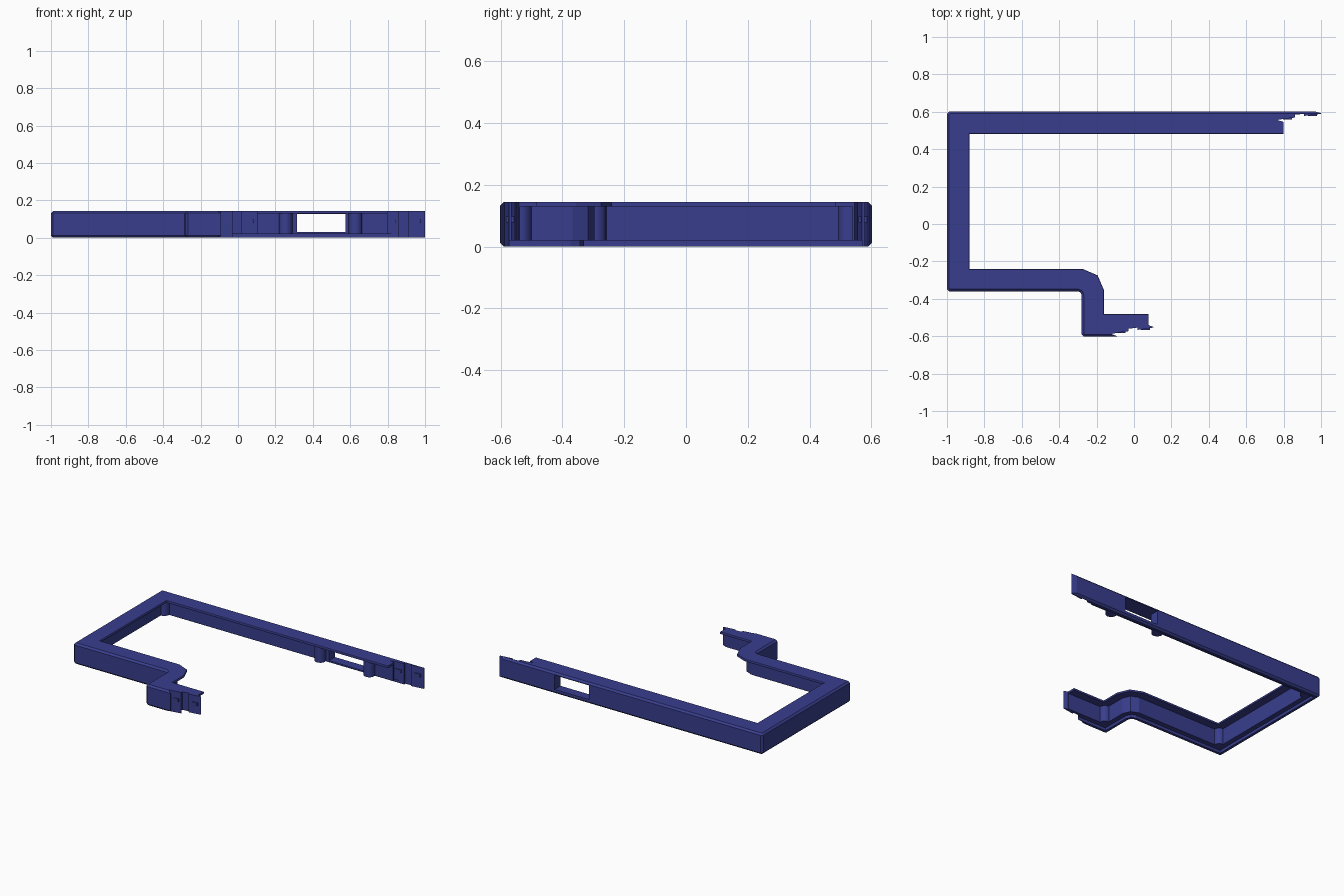
import bpy, bmesh, math
from mathutils import Vector

if "Cube" in bpy.data.objects:
    bpy.data.objects.remove(bpy.data.objects["Cube"])

H = 0.144          # total height
LIP = 0.02         # height of the stepped lower lip
PLATE = 0.13       # underside of the top plate

blue = bpy.data.materials.new("dark blue")
blue.diffuse_color = (0.040, 0.048, 0.27, 1)
blue.use_nodes = True
blue.node_tree.nodes["Principled BSDF"].inputs["Base Color"].default_value = blue.diffuse_color


def finish(bm, name):
    bmesh.ops.recalc_face_normals(bm, faces=bm.faces)
    me = bpy.data.meshes.new(name)
    bm.to_mesh(me)
    bm.free()
    me.materials.append(blue)
    ob = bpy.data.objects.new(name, me)
    bpy.context.collection.objects.link(ob)
    return ob


def prism(name, pts, z0, z1):
    bm = bmesh.new()
    base = bm.faces.new([bm.verts.new((x, y, z0)) for x, y in pts])
    top = bmesh.ops.extrude_face_region(bm, geom=[base])["geom"]
    bmesh.ops.translate(bm, vec=(0, 0, z1 - z0),
                        verts=[v for v in top if isinstance(v, bmesh.types.BMVert)])
    return finish(bm, name)


def box(name, x0, x1, y0, y1, z0, z1):
    return prism(name, [(x0, y0), (x1, y0), (x1, y1), (x0, y1)], z0, z1)


def post(name, x, y, r):
    ring = [(x + r * math.cos(a * math.tau / 24), y + r * math.sin(a * math.tau / 24))
            for a in range(24)]
    ob = prism(name, ring, LIP, PLATE + 0.004)
    for p in ob.data.polygons:
        p.use_smooth = abs(p.normal.z) < 0.5
    return ob


def sweep(name, path, profile):
    """Sweep a (inset, z) profile along a plan path with mitred corners."""
    pts = [Vector(p) for p in path]
    bm = bmesh.new()
    rings = []
    for i, p in enumerate(pts):
        dirs = []
        if i > 0:
            dirs.append((p - pts[i - 1]).normalized())
        if i < len(pts) - 1:
            dirs.append((pts[i + 1] - p).normalized())
        normals = [Vector((-d.y, d.x)) for d in dirs]   # inside is on the left
        m = sum(normals, Vector((0, 0))).normalized()
        m /= m.dot(normals[0])
        rings.append([bm.verts.new((*(p + m * d), z)) for d, z in profile])
    n = len(profile)
    for a, b in zip(rings, rings[1:]):
        for k in range(n):
            bm.faces.new((a[k], a[(k + 1) % n], b[(k + 1) % n], b[k]))
    bm.faces.new(rings[0])
    bm.faces.new(rings[-1][::-1])
    return finish(bm, name)


def cut(target, cutter):
    mod = target.modifiers.new(cutter.name, 'BOOLEAN')
    mod.operation = 'DIFFERENCE'
    mod.solver = 'EXACT'
    mod.object = cutter
    cutter.hide_render = True
    cutter.hide_viewport = True


# Frame: top plate, thick wall, stepped lip and chamfered outer edges
YB, YF, C = 0.602, -0.602, 0.012
path = [(1.0, YB), (-1 + C, YB), (-1, YB - C), (-1, -0.36 + C), (-1 + C, -0.36),
        (-0.30, -0.36), (-0.286, -0.366), (-0.28, -0.38),
        (-0.28, YF + C), (-0.28 + C, YF), (0.105, YF)]
profile = [(C, 0), (0, C), (0, H - C), (C, H), (0.118, H), (0.12, H - 0.003),
           (0.12, PLATE), (0.064, PLATE), (0.064, LIP), (0.03, LIP), (0.03, 0)]
frame = sweep("frame", path, profile)

# Lap joint of the back arm: keeps the outer tongue
back_joint = prism("back_joint_cutter", [
    (0.80, 0.45), (0.80, 0.546), (0.765, 0.556), (0.80, 0.562), (0.86, 0.569),
    (0.86, 0.584), (0.91, 0.589), (0.91, 0.578), (0.955, 0.583), (1.001, 0.589),
    (1.05, 0.589), (1.05, 0.45)], -0.1, 0.3)
back_tip = prism("back_tip_cutter", [(0.96, 0.604), (1.0, 0.592), (1.05, 0.592),
                                     (1.05, 0.65), (0.96, 0.65)], -0.1, 0.3)
# Lap joint of the front arm: keeps the inner tongue
front_joint = prism("front_joint_cutter", [
    (-0.09, -0.65), (-0.09, -0.6), (-0.12, -0.588), (-0.09, -0.582), (-0.03, -0.573),
    (-0.03, -0.560), (0.02, -0.554), (0.02, -0.566), (0.065, -0.560),
    (0.106, -0.553), (0.15, -0.553), (0.15, -0.65)], -0.1, 0.3)
front_tip = prism("front_tip_cutter", [(0.078, -0.45), (0.078, -0.541), (0.106, -0.551),
                                       (0.15, -0.551), (0.15, -0.45)], -0.1, 0.3)
# Opening through the back wall
window = box("window_cutter", 0.315, 0.575, 0.5, 0.65, 0.03, 0.127)
for cutter in (back_joint, back_tip, front_joint, front_tip, window):
    cut(frame, cutter)

# Round posts beside the opening and in the inner corners
for i, x in enumerate((0.255, 0.628)):
    post(f"window_post_{i + 1}", x, 0.528, 0.036)
for i, (x, y) in enumerate(((-0.936, 0.538), (-0.936, -0.296), (-0.216, -0.538))):
    post(f"corner_post_{i + 1}", x, y, 0.038)

# Small snap ridges on both tongues
for i, (x, y) in enumerate(((0.82, 0.564), (0.955, 0.582))):
    box(f"back_snap_{i + 1}", x - 0.024, x + 0.024, y - 0.005, y + 0.006, 0.078, 0.098)
for i, (x, y) in enumerate(((-0.07, -0.578), (0.062, -0.561))):
    box(f"front_snap_{i + 1}", x - 0.024, x + 0.024, y - 0.005, y + 0.006, 0.078, 0.098)
